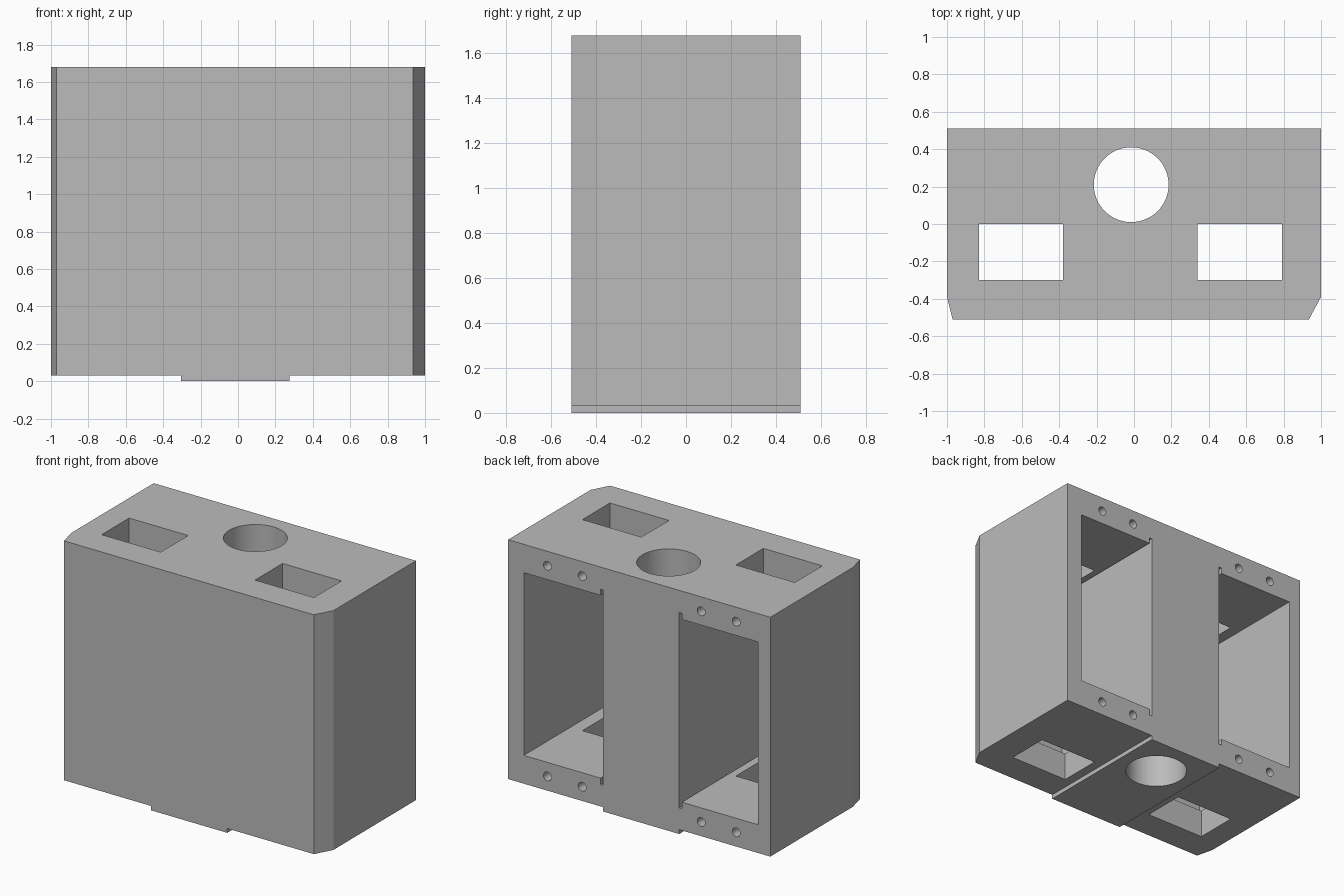
import bpy
import bmesh
import math
from mathutils import Matrix, Vector

cube = bpy.data.objects.get("Cube")
if cube:
    bpy.data.objects.remove(cube, do_unlink=True)

TOP, BASE = 1.68, 0.03
BACK, FRONT = 0.51, -0.51
OVER = 0.1  # how far cutters poke past the surface

grey = bpy.data.materials.new("plain grey")
grey.use_nodes = True
colour = (0.5, 0.5, 0.5, 1)
grey.diffuse_color = colour
grey.node_tree.nodes["Principled BSDF"].inputs["Base Color"].default_value = colour


def make_object(name, bm):
    bmesh.ops.recalc_face_normals(bm, faces=bm.faces)
    mesh = bpy.data.meshes.new(name)
    bm.to_mesh(mesh)
    bm.free()
    mesh.materials.append(grey)
    obj = bpy.data.objects.new(name, mesh)
    bpy.context.collection.objects.link(obj)
    return obj


def cut(target, bm):
    """Subtract a solid from the target and discard it."""
    tool = make_object("cutter", bm)
    tool.hide_render = True
    bpy.context.view_layer.objects.active = target
    mod = target.modifiers.new("cut", 'BOOLEAN')
    mod.operation = 'DIFFERENCE'
    mod.solver = 'EXACT'
    mod.object = tool
    bpy.ops.object.modifier_apply(modifier=mod.name)
    bpy.data.objects.remove(tool, do_unlink=True)


def box(x, y, z):
    bm = bmesh.new()
    bmesh.ops.create_cube(bm, size=1)
    for v in bm.verts:
        v.co = Vector([a + (b - a) * (c + 0.5) for (a, b), c in zip((x, y, z), v.co)])
    return bm


def cylinder(centre, radius, depth, sides, rotation=Matrix()):
    bm = bmesh.new()
    bmesh.ops.create_cone(bm, cap_ends=True, segments=sides, radius1=radius,
                          radius2=radius, depth=depth,
                          matrix=Matrix.Translation(centre) @ rotation)
    return bm


# Housing block with bevelled front corners
outline = [(-0.97, FRONT), (0.935, FRONT), (1, -0.39), (1, BACK), (-1, BACK), (-1, -0.39)]
bm = bmesh.new()
base = bm.faces.new([bm.verts.new((x, y, 0)) for x, y in outline])
sweep = bmesh.ops.extrude_face_region(bm, geom=[base])
bmesh.ops.translate(bm, vec=(0, 0, TOP),
                    verts=[g for g in sweep["geom"] if isinstance(g, bmesh.types.BMVert)])
housing = make_object("housing", bm)

# Raised runner under the middle: trim the bottom on both sides of it
SPINE = (-0.305, 0.275)
cut(housing, box((-1 - OVER, SPINE[0]), (FRONT - OVER, BACK + OVER), (-OVER, BASE)))
cut(housing, box((SPINE[1], 1 + OVER), (FRONT - OVER, BACK + OVER), (-OVER, BASE)))

# Deep rear pockets with a narrow relief groove beside the spine
pocket_y = (-0.41, BACK + OVER)
for inner, outer in ((SPINE[0], -0.908), (SPINE[1], 0.88)):
    side = math.copysign(1, outer)
    cut(housing, box(sorted((inner, outer)), pocket_y, (0.225, 1.485)))
    cut(housing, box(sorted((inner, inner + side * 0.02)), pocket_y, (0.18, 1.527)))

# Rectangular slots through the top and bottom walls
for slot_x in ((-0.83, -0.38), (0.34, 0.79)):
    cut(housing, box(slot_x, (-0.30, 0), (-OVER, TOP + OVER)))

# Round bore through the spine
cut(housing, cylinder((-0.015, 0.21, TOP / 2), 0.2, TOP + 2 * OVER, 64))

# Screw holes in the back frame
turn = Matrix.Rotation(math.pi / 2, 4, 'X')
for x in (-0.74, -0.473, 0.435, 0.70):
    for z in (0.128, 1.58):
        cut(housing, cylinder((x, BACK, z), 0.03, 0.4, 40, turn))

# Smooth the bores, keep every other edge crisp
bpy.ops.object.select_all(action='DESELECT')
housing.select_set(True)
bpy.context.view_layer.objects.active = housing
bpy.ops.object.shade_smooth_by_angle(angle=math.radians(11))
